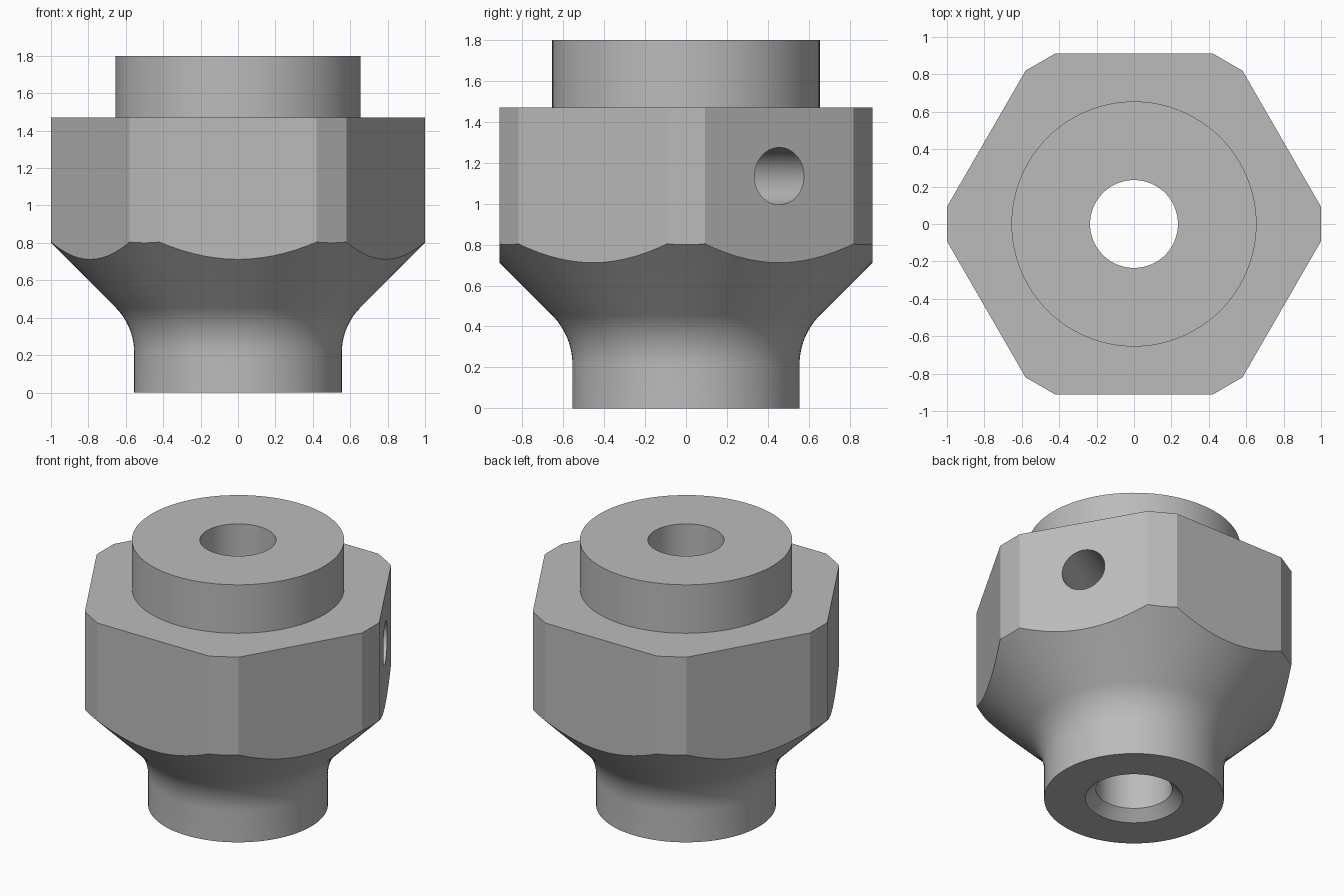
import bpy, bmesh
from math import pi, sin, cos, tan, radians
from mathutils import Matrix, Vector

if "Cube" in bpy.data.objects:
    bpy.data.objects.remove(bpy.data.objects["Cube"], do_unlink=True)

steel = bpy.data.materials.new("grey_metal")
steel.use_nodes = True
GREY = (0.5, 0.5, 0.5, 1)
steel.diffuse_color = GREY
steel.node_tree.nodes["Principled BSDF"].inputs["Base Color"].default_value = GREY


def add_object(name, bm):
    bmesh.ops.recalc_face_normals(bm, faces=bm.faces)
    mesh = bpy.data.meshes.new(name)
    bm.to_mesh(mesh)
    bm.free()
    mesh.materials.append(steel)
    obj = bpy.data.objects.new(name, mesh)
    bpy.context.collection.objects.link(obj)
    return obj


def lathe(name, profile, steps=96):
    """Closed solid turned around z from (radius, height) points."""
    bm = bmesh.new()
    rings = [[bm.verts.new((r * cos(2 * pi * i / steps), r * sin(2 * pi * i / steps), z))
              for i in range(steps)] for r, z in profile]
    for low, high in zip(rings, rings[1:]):
        for i in range(steps):
            j = (i + 1) % steps
            bm.faces.new((low[i], low[j], high[j], high[i]))
    bm.faces.new(rings[0][::-1])
    bm.faces.new(rings[-1])
    return add_object(name, bm)


def combine(target, tool, operation):
    """Apply a boolean and discard the helper."""
    tool.hide_render = True
    mod = target.modifiers.new(operation, "BOOLEAN")
    mod.operation = operation
    mod.solver = "EXACT"
    mod.object = tool
    bpy.context.view_layer.objects.active = target
    bpy.ops.object.modifier_apply(modifier=mod.name)
    bpy.data.objects.remove(tool, do_unlink=True)


# Main dimensions
NECK_R, COLLAR_R, BORE_R, PORT_R = 0.555, 0.655, 0.235, 0.14
HEX_TOP, TOP, PORT_Z = 1.47, 1.8, 1.135
FLAT, CORNER = 0.912, 1.0      # distances of hex flats and trimmed corners

# Neck, fillet and 45 degree flare as one turned profile
FILLET = 0.345
start = NECK_R - 0.2 - FILLET * tan(pi / 8)
profile = [(NECK_R, 0)]
for k in range(13):
    a = pi / 4 * k / 12
    profile.append((NECK_R + FILLET * (1 - cos(a)), start + FILLET * sin(a)))
profile += [(1.2, 1.0), (1.2, 1.7)]
body = lathe("hex_body", profile)

# Hexagonal prism with trimmed corners
bm = bmesh.new()
ring = []
for k in range(12):
    d1, d2 = (FLAT, CORNER) if k % 2 else (CORNER, FLAT)
    a1, a2 = k * pi / 6, (k + 1) * pi / 6
    s = sin(a2 - a1)
    ring.append(bm.verts.new(((d1 * sin(a2) - d2 * sin(a1)) / s,
                              (d2 * cos(a1) - d1 * cos(a2)) / s, -0.1)))
base = bm.faces.new(ring)
top = bmesh.ops.extrude_face_region(bm, geom=[base])["geom"]
bmesh.ops.translate(bm, vec=(0, 0, HEX_TOP + 0.1),
                    verts=[v for v in top if isinstance(v, bmesh.types.BMVert)])
combine(body, add_object("hex_prism", bm), "INTERSECT")

# Round collar on top
combine(body, lathe("collar", [(COLLAR_R, HEX_TOP - 0.2), (COLLAR_R, TOP)]), "UNION")

# Central bore with a chamfered lower mouth
bore = [(BORE_R + 0.165, -0.1), (BORE_R, 0.065), (BORE_R, TOP + 0.1)]
combine(body, lathe("bore_cutter", bore), "DIFFERENCE")

# Radial port through one hex flat
port = lathe("port_cutter", [(PORT_R, 0), (PORT_R, 1.2)], 64)
axis = Vector((cos(pi / 6), sin(pi / 6), 0))
port.data.transform(Matrix.Translation((0, 0, PORT_Z)) @
                    axis.to_track_quat("Z", "Y").to_matrix().to_4x4())
combine(body, port, "DIFFERENCE")

# Smooth turned surfaces, crisp edges elsewhere
bpy.ops.object.select_all(action="DESELECT")
body.select_set(True)
bpy.context.view_layer.objects.active = body
bpy.ops.object.shade_smooth_by_angle(angle=radians(20))
